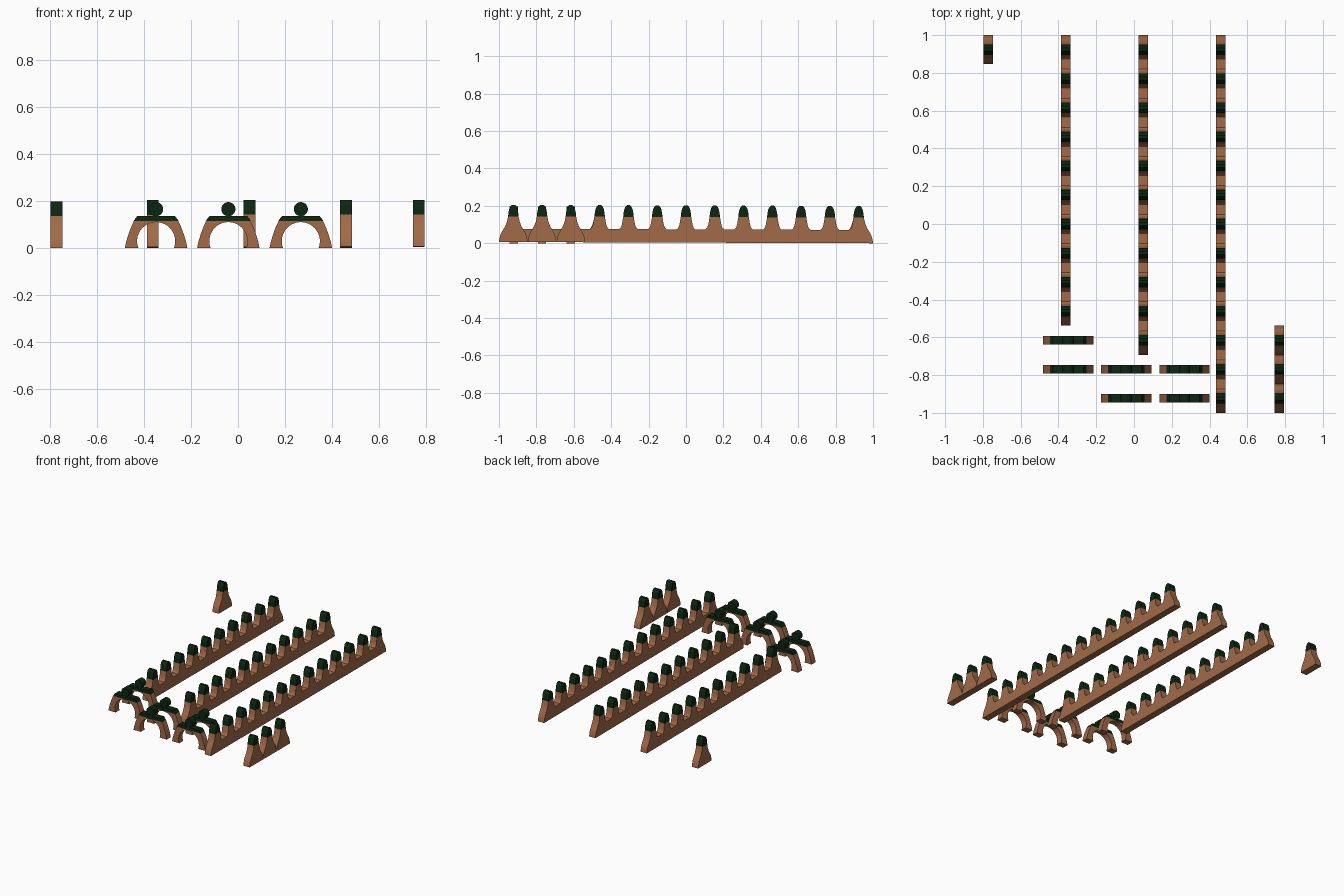
import bpy, bmesh, math

if "Cube" in bpy.data.objects:
    bpy.data.objects.remove(bpy.data.objects["Cube"])


def material(name, rgb):
    m = bpy.data.materials.new(name)
    m.diffuse_color = (*rgb, 1)
    m.use_nodes = True
    m.node_tree.nodes["Principled BSDF"].inputs["Base Color"].default_value = m.diffuse_color
    return m


BROWN = material("warm brown", (0.36, 0.145, 0.064))
GREEN = material("dark green", (0.004, 0.019, 0.006))


def prism(bm, pts, axis, centre, depth):
    """Extrude a closed (u, z) outline symmetrically along x or y."""
    def at(u, z, d):
        return (centre + d, u, z) if axis == 'x' else (u, centre + d, z)
    a = [bm.verts.new(at(u, z, -depth / 2)) for u, z in pts]
    b = [bm.verts.new(at(u, z, depth / 2)) for u, z in pts]
    bm.faces.new(a)
    bm.faces.new(b[::-1])
    n = len(pts)
    for i in range(n):
        j = (i + 1) % n
        bm.faces.new((a[i], b[i], b[j], a[j]))


def finish(bm, name, mat):
    bmesh.ops.recalc_face_normals(bm, faces=bm.faces)
    me = bpy.data.meshes.new(name)
    bm.to_mesh(me)
    bm.free()
    me.materials.append(mat)
    ob = bpy.data.objects.new(name, me)
    bpy.context.collection.objects.link(ob)
    bpy.ops.object.select_all(action='DESELECT')
    ob.select_set(True)
    bpy.context.view_layer.objects.active = ob
    bpy.ops.object.shade_smooth_by_angle(angle=math.radians(32))
    return ob


PITCH = 0.1537
# half profiles (offset from fin centre, height), bottom to top
NECK = [(0.050, 0.071), (0.042, 0.078), (0.036, 0.092), (0.032, 0.112), (0.028, 0.137)]
FLARE = [(0.0768, 0.0), (0.0755, 0.012), (0.071, 0.032), (0.064, 0.050),
         (0.053, 0.068), (0.043, 0.085), (0.034, 0.108), (0.028, 0.137)]
CAP = [(0.028, 0.137), (0.026, 0.158), (0.022, 0.177), (0.016, 0.191), (0.008, 0.199)]


def mirrored(half, c):
    return [(c - u, z) for u, z in half] + [(c + u, z) for u, z in half[::-1]]


def fin_row(name, x, first, count, joined=True):
    """Row of fins along y; joined rows share a raised wall between fins."""
    centres = [-1 + PITCH / 2 + (first + i) * (2 - PITCH) / 12 for i in range(count)]
    wall, caps = bmesh.new(), bmesh.new()
    outline = []
    for i, c in enumerate(centres):
        left = FLARE if i == 0 or not joined else NECK
        right = FLARE if i == count - 1 or not joined else NECK
        pts = [(c - u, z) for u, z in left] + [(c + u, z) for u, z in right[::-1]]
        if joined:
            outline += pts
        else:
            prism(wall, pts, 'x', x, 0.05)
        prism(caps, mirrored(CAP, c), 'x', x, 0.05)
    if joined:
        prism(wall, outline, 'x', x, 0.05)
    for bm, part, mat in ((wall, "wall", BROWN), (caps, "caps", GREEN)):
        for v in bm.verts:  # rows rise very slightly toward the front
            v.co.z += 0.0035 * (1 - v.co.y)
        finish(bm, f"{name}_{part}", mat)


fin_row("single_fin", -0.772, 12, 1)
fin_row("left_row", -0.362, 3, 10)
fin_row("middle_row", 0.049, 2, 11)
fin_row("right_row", 0.459, 0, 13)
fin_row("short_row", 0.768, 0, 3, joined=False)

# arches with a flat top plate and a round disc
OUTER = [(0.133, 0.0), (0.128, 0.025), (0.120, 0.052), (0.109, 0.084), (0.095, 0.115)]
PLATE = [(0.096, 0.115), (0.088, 0.127), (0.080, 0.137)]


def arch(i, x, y):
    start = math.asin(0.03 / 0.081)
    inner = []
    for k in range(25):
        a = -start + (math.pi + 2 * start) * k / 24
        inner.append((x + 0.081 * math.cos(a), 0.03 + 0.081 * math.sin(a)))
    bm = bmesh.new()
    prism(bm, mirrored(OUTER, x) + inner, 'y', y, 0.045)
    finish(bm, f"arch_{i}", BROWN)
    bm = bmesh.new()
    prism(bm, mirrored(PLATE, x), 'y', y, 0.045)
    finish(bm, f"arch_plate_{i}", GREEN)
    bm = bmesh.new()
    disc = [(x + 0.03 * math.cos(k * math.tau / 32), 0.166 + 0.03 * math.sin(k * math.tau / 32))
            for k in range(32)]
    prism(bm, disc, 'y', y, 0.045)
    finish(bm, f"arch_disc_{i}", GREEN)


for i, (x, y) in enumerate([(-0.348, -0.616), (-0.348, -0.77), (-0.041, -0.77),
                            (-0.041, -0.922), (0.267, -0.77), (0.267, -0.922)]):
    arch(i + 1, x, y)
